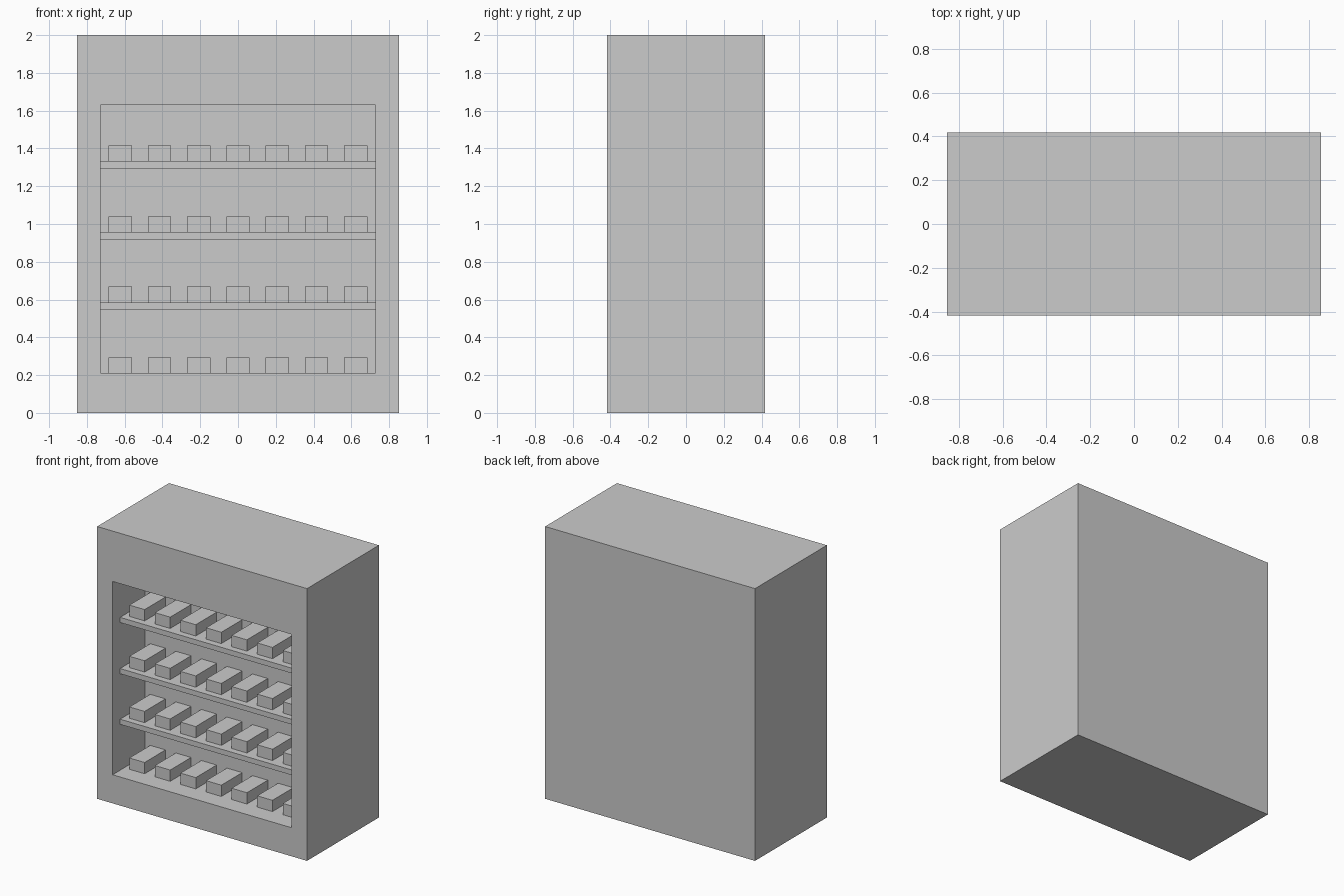
import bpy, bmesh

if "Cube" in bpy.data.objects:
    bpy.data.objects.remove(bpy.data.objects["Cube"])

W, D, H = 0.853, 0.417, 2.0          # half width, half depth, height
OX, OZ0, OZ1 = 0.727, 0.21, 1.63     # opening
BACK = -0.04                         # cavity back wall


def box(name, x0, x1, y0, y1, z0, z1):
    bm = bmesh.new()
    bmesh.ops.create_cube(bm, size=1)
    for v in bm.verts:
        v.co = (x1 if v.co.x > 0 else x0,
                y1 if v.co.y > 0 else y0,
                z1 if v.co.z > 0 else z0)
    me = bpy.data.meshes.new(name)
    bm.to_mesh(me)
    bm.free()
    ob = bpy.data.objects.new(name, me)
    bpy.context.collection.objects.link(ob)
    return ob


# Cabinet body: inset the front face to the opening and push it inward
body = box("cabinet_body", -W, W, -D, D, 0, H)
bm = bmesh.new()
bm.from_mesh(body.data)
bm.normal_update()
front = min(bm.faces, key=lambda f: f.calc_center_median().y)
bmesh.ops.inset_region(bm, faces=[front], thickness=0.1)
for v in front.verts:
    v.co.x = OX if v.co.x > 0 else -OX
    v.co.z = OZ1 if v.co.z > 1 else OZ0
cavity = bmesh.ops.extrude_discrete_faces(bm, faces=[front])["faces"][0]
for v in cavity.verts:
    v.co.y = BACK
bmesh.ops.recalc_face_normals(bm, faces=bm.faces)
bm.to_mesh(body.data)
bm.free()

# Shelves and the rows of blocks standing on them and on the cavity floor
levels = [OZ0, 0.585, 0.957, 1.333]
for row, z in enumerate(levels):
    if row:
        box(f"shelf_{row}", -OX, OX, -0.33, BACK, z - 0.038, z)
    for i in range(7):
        x = (i - 3) * 0.2078
        box(f"block_{row}_{i}", x - 0.062, x + 0.062, -0.282, BACK, z, z + 0.083)
